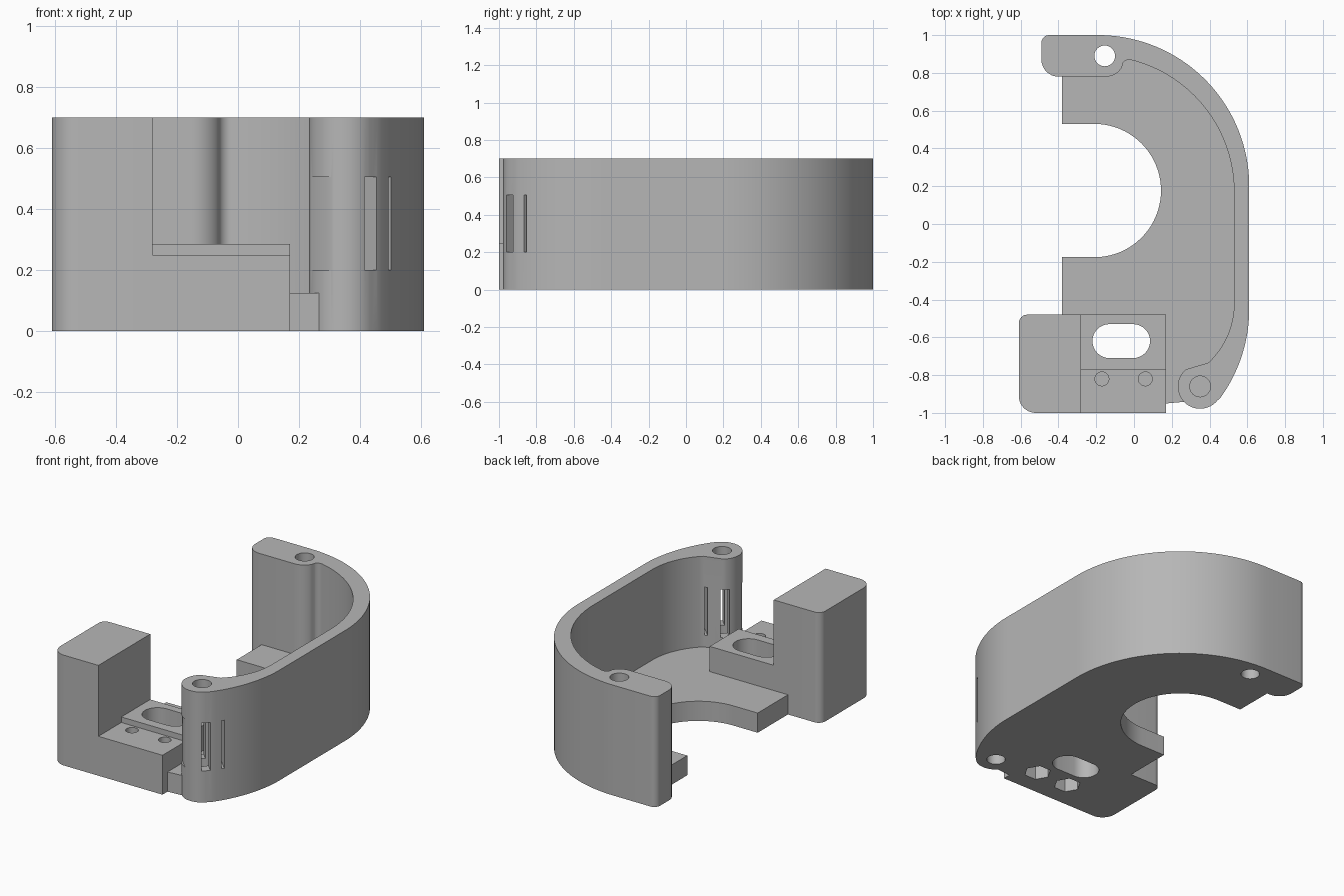
import bpy, bmesh, math
from mathutils import Matrix, Vector

cube = bpy.data.objects.get("Cube")
if cube:
    bpy.data.objects.remove(cube, do_unlink=True)

grey = bpy.data.materials.new("plain_grey")
grey.use_nodes = True
colour = (0.47, 0.47, 0.47, 1)
grey.diffuse_color = colour
grey.node_tree.nodes["Principled BSDF"].inputs["Base Color"].default_value = colour

HEIGHT, FLOOR = 0.70, 0.125


def arc(cx, cy, r, start, end, n=16):
    """Points along an arc, angles in degrees."""
    steps = [math.radians(start + (end - start) * i / n) for i in range(n + 1)]
    return [(cx + r * math.cos(a), cy + r * math.sin(a)) for a in steps]


def prism(name, outline, z0, z1):
    """Extrude a closed outline between two heights."""
    bm = bmesh.new()
    face = bm.faces.new([bm.verts.new((x, y, z0)) for x, y in outline])
    top = bmesh.ops.extrude_face_region(bm, geom=[face])["geom"]
    moved = [v for v in top if isinstance(v, bmesh.types.BMVert)]
    bmesh.ops.translate(bm, verts=moved, vec=(0, 0, z1 - z0))
    bmesh.ops.recalc_face_normals(bm, faces=bm.faces)
    mesh = bpy.data.meshes.new(name)
    bm.to_mesh(mesh)
    bm.free()
    mesh.materials.append(grey)
    obj = bpy.data.objects.new(name, mesh)
    bpy.context.collection.objects.link(obj)
    return obj


def rect(x0, y0, x1, y1):
    return [(x0, y0), (x1, y0), (x1, y1), (x0, y1)]


def circle(x, y, r, n=32):
    return arc(x, y, r, 0, 360, n)[:-1]


def select(obj):
    bpy.ops.object.select_all(action='DESELECT')
    obj.select_set(True)
    bpy.context.view_layer.objects.active = obj


def cut(parts, outline, z0, z1):
    """Remove a prism from each part."""
    cutter = prism("cutter", outline, z0, z1)
    cutter.hide_render = True
    for part in parts:
        mod = part.modifiers.new("cut", 'BOOLEAN')
        mod.operation = 'DIFFERENCE'
        mod.solver = 'EXACT'
        mod.object = cutter
        select(part)
        bpy.ops.object.modifier_apply(modifier=mod.name)
    bpy.data.objects.remove(cutter, do_unlink=True)


# Curved wall with a tab at the back and a round boss at the front
boss = Vector((0.35, -0.86))
tab = (arc(-0.40, 0.87, 0.09, 270, 180, 8)
       + arc(-0.45, 0.96, 0.04, 180, 90, 6))
outer = arc(-0.19, 0.20, 0.80, 90, 0, 40) + arc(-0.19, -0.45, 0.80, 0, -36, 20)
boss_front = arc(*boss, 0.118, -40, -130, 16)
boss_side = arc(*boss, 0.118, -130, -230, 16)[1:]
inner = (arc(0.10, -0.42, 0.43, -47, 0, 16)
         + arc(-0.19, 0.17, 0.72, 0, 76, 32)
         + arc(-0.025, 0.83, 0.04, 95, 150, 6)
         + arc(-0.15, 0.88, 0.10, -30, -90, 8))
wall = prism("curved_wall", tab + outer + boss_front + boss_side + inner, 0, HEIGHT)

# Floor plate with the round notch
notch = arc(-0.21, 0.177, 0.353, 90, -90, 40)
floor_outline = (boss_side + inner + [(-0.38, 0.78), (-0.38, 0.53)] + notch
                 + [(-0.38, -0.176), (-0.38, -0.48), (0.17, -0.48), (0.17, -0.95)])
floor = prism("floor_plate", floor_outline, 0, FLOOR)

# Tall post and stepped block
post = prism("tall_post",
             [(-0.28, -1.0), (-0.28, -0.48)]
             + arc(-0.565, -0.525, 0.045, 90, 180, 8)
             + arc(-0.52, -0.91, 0.09, 180, 270, 10), 0, HEIGHT)
ledge = prism("front_ledge", rect(-0.28, -1.0, 0.17, -0.77), 0, 0.25)
step = prism("raised_step", rect(-0.28, -0.77, 0.17, -0.48), 0, 0.285)

# Rounded slot through the step
cut([step], arc(-0.005, -0.62, 0.09, -90, 90) + arc(-0.13, -0.62, 0.09, 90, 270), -0.1, 0.5)

# Screw holes with hexagonal nut pockets underneath
for x in (-0.17, 0.06):
    cut([ledge], circle(x, -0.82, 0.037, 24), 0.13, 0.5)
    cut([ledge, step], circle(x, -0.82, 0.08, 6), -0.1, 0.12)

# Screw holes in the wall ends
cut([wall], circle(-0.155, 0.89, 0.055), -0.1, 0.9)
cut([wall], circle(*boss, 0.055), 0.135, 0.9)
cut([wall], circle(*boss, 0.055), -0.1, 0.125)

# Diagonal slots through the boss: one wide, a thin one each side
along, across = Vector((1, -1)).normalized(), Vector((1, 1)).normalized()
for lo, hi in ((-0.14, -0.108), (-0.024, 0.028), (0.096, 0.112)):
    corners = [(-0.4, lo), (0.4, lo), (0.4, hi), (-0.4, hi)]
    cut([wall], [tuple(boss + along * a + across * b) for a, b in corners], 0.20, 0.505)

# Smooth curves, sharp edges
for part in (wall, floor, post, ledge, step):
    select(part)
    bpy.ops.object.shade_smooth_by_angle(angle=math.radians(30))
